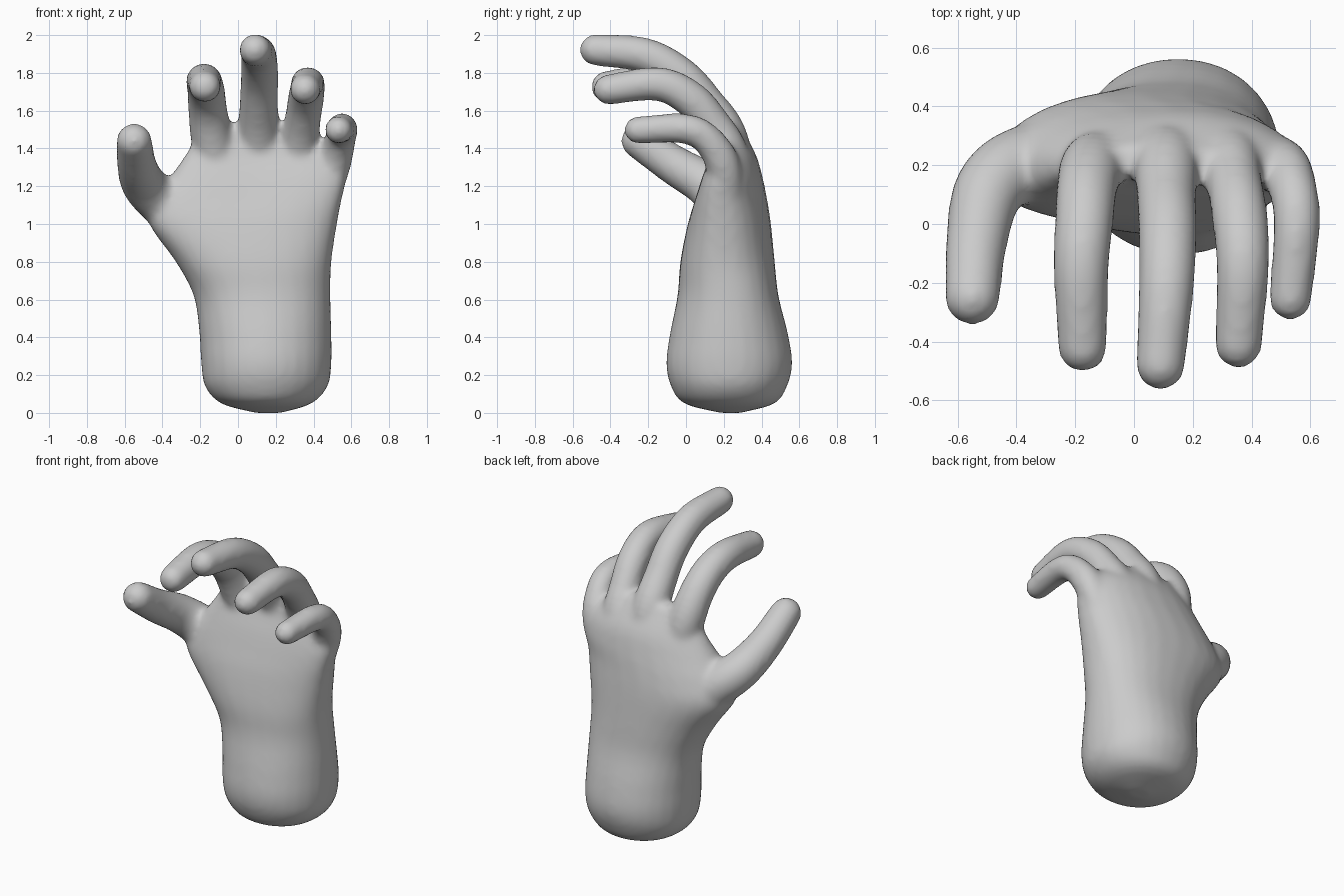
import bpy, bmesh, math
from mathutils import Vector

cube = bpy.data.objects.get("Cube")
if cube:
    bpy.data.objects.remove(cube)

skin = bpy.data.materials.new("plain grey")
skin.use_nodes = True
grey = (0.6, 0.6, 0.6, 1)
skin.diffuse_color = grey
skin.node_tree.nodes["Principled BSDF"].inputs["Base Color"].default_value = grey

SIDES = 28
ANGLES = [2 * math.pi * i / SIDES for i in range(SIDES)]
bm = bmesh.new()


def spline(points, steps):
    """Smooth interpolation through tuples of any length."""
    pts = [Vector(p) for p in points]
    pts = [2 * pts[0] - pts[1]] + pts + [2 * pts[-1] - pts[-2]]
    out = []
    for a, b, c, d in zip(pts, pts[1:], pts[2:], pts[3:]):
        for s in range(steps):
            t = s / steps
            out.append(b + (c - a) * (t / 2) + (2 * a - 5 * b + 4 * c - d) * (t * t / 2)
                       + (3 * b - a - 3 * c + d) * (t ** 3 / 2))
    return out + [pts[-2]]


def loft(rings):
    """Closed skin over a list of rings."""
    loops = [[bm.verts.new(p) for p in ring] for ring in rings]
    for a, b in zip(loops, loops[1:]):
        for i in range(SIDES):
            j = (i + 1) % SIDES
            bm.faces.new((a[i], a[j], b[j], b[i]))
    bm.faces.new(loops[0][::-1])
    bm.faces.new(loops[-1])


def finger(path):
    """Tapered tube with a round tip; path points are x, y, z, radius."""
    pts = spline(path, 6)
    centres = [p.to_3d() for p in pts]
    radii = [p[3] for p in pts]
    tip, r = centres[-1], radii[-1]
    forward = (tip - centres[-2]).normalized()
    for k in range(1, 7):
        a = k / 6.3 * math.pi / 2
        centres.append(tip + forward * r * math.sin(a))
        radii.append(r * math.cos(a))
    rings = []
    for i, c in enumerate(centres):
        t = (centres[min(i + 1, len(centres) - 1)] - centres[max(i - 1, 0)]).normalized()
        u = (Vector((1, 0, 0)) - t * t.x).normalized()
        v = t.cross(u)
        rings.append([c + (u * math.cos(a) + v * math.sin(a)) * radii[i] for a in ANGLES])
    loft(rings)


# Wrist and palm: height, left and right edge, front and back, arch, squareness
palm = [
    (0.0, 0.09, 0.23, 0.18, 0.29, 0, 0.95),
    (0.05, -0.09, 0.39, -0.01, 0.47, 0, 0.95),
    (0.14, -0.175, 0.475, -0.08, 0.535, 0, 0.95),
    (0.26, -0.195, 0.495, -0.105, 0.563, 0, 0.95),
    (0.42, -0.205, 0.495, -0.085, 0.54, 0, 0.95),
    (0.62, -0.235, 0.49, -0.045, 0.49, 0, 0.9),
    (0.8, -0.33, 0.495, -0.03, 0.47, 0.02, 0.86),
    (1.0, -0.47, 0.525, 0.01, 0.45, 0.04, 0.82),
    (1.13, -0.45, 0.55, 0.05, 0.43, 0.06, 0.82),
    (1.25, -0.36, 0.57, 0.09, 0.405, 0.06, 0.8),
    (1.38, -0.27, 0.52, 0.14, 0.365, 0.06, 0.8),
    (1.53, -0.19, 0.34, 0.17, 0.27, 0.04, 0.8),
]


def bulge(t, power):
    return math.copysign(abs(t) ** power, t)


rings = []
for z, x0, x1, y0, y1, arch, power in spline(palm, 4):
    ring = []
    for a in ANGLES:
        c, s = bulge(math.cos(a), power), bulge(math.sin(a), power)
        ring.append(((x0 + x1) / 2 + c * (x1 - x0) / 2,
                     (y0 + y1) / 2 + s * (y1 - y0) / 2 - arch * c * c, z))
    rings.append(ring)
loft(rings)

# Thumb
finger([(-0.1, 0.24, 0.85, 0.14), (-0.36, 0.21, 1.08, 0.13), (-0.49, 0.12, 1.2, 0.12),
        (-0.535, -0.06, 1.31, 0.105), (-0.55, -0.25, 1.44, 0.094)])
# Index finger
finger([(-0.08, 0.23, 1.15, 0.08), (-0.135, 0.205, 1.42, 0.108), (-0.16, 0.125, 1.6, 0.104),
        (-0.17, 0.0, 1.71, 0.1), (-0.18, -0.16, 1.757, 0.094), (-0.175, -0.42, 1.727, 0.084)])
# Middle finger
finger([(0.12, 0.28, 1.15, 0.08), (0.11, 0.22, 1.45, 0.11), (0.11, 0.1, 1.64, 0.102),
        (0.115, -0.03, 1.785, 0.1), (0.11, -0.22, 1.893, 0.094), (0.09, -0.48, 1.922, 0.084)])
# Ring finger
finger([(0.29, 0.26, 1.1, 0.08), (0.32, 0.23, 1.36, 0.104), (0.34, 0.14, 1.53, 0.096),
        (0.36, 0.02, 1.665, 0.096), (0.37, -0.15, 1.742, 0.09), (0.355, -0.41, 1.712, 0.081)])
# Little finger
finger([(0.4, 0.23, 0.98, 0.07), (0.495, 0.205, 1.28, 0.092), (0.54, 0.12, 1.44, 0.083),
        (0.553, -0.01, 1.505, 0.08), (0.532, -0.255, 1.497, 0.073)])

bmesh.ops.recalc_face_normals(bm, faces=bm.faces)
mesh = bpy.data.meshes.new("hand")
bm.to_mesh(mesh)
bm.free()
mesh.materials.append(skin)
hand = bpy.data.objects.new("hand", mesh)
bpy.context.collection.objects.link(hand)

# Fuse the parts into one smooth skin
fuse = hand.modifiers.new("fuse", "REMESH")
fuse.mode = "VOXEL"
fuse.voxel_size = 0.018
fuse.use_smooth_shade = True
blend = hand.modifiers.new("blend", "SMOOTH")
blend.factor = 0.5
blend.iterations = 12
